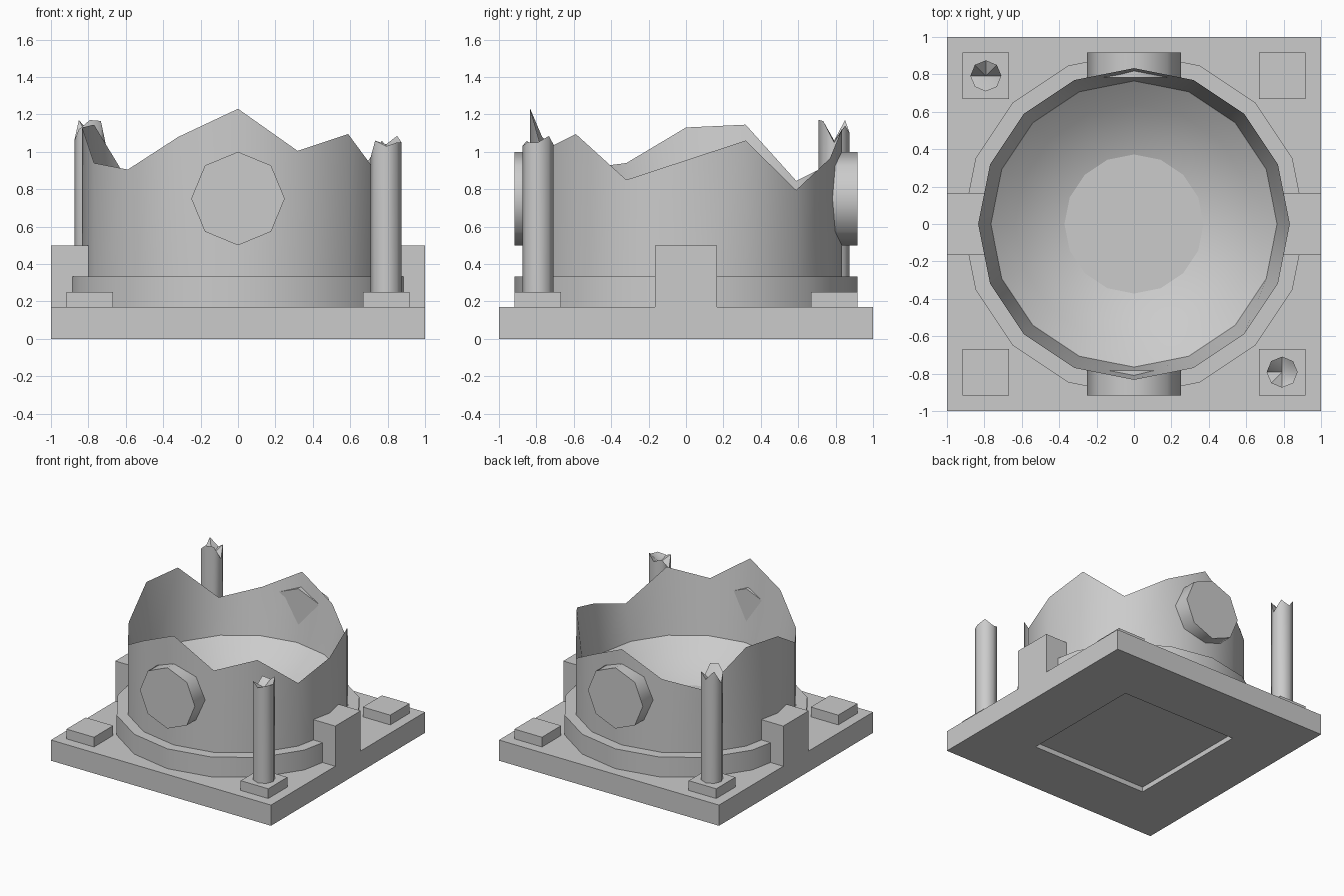
import bpy, bmesh
from math import sin, cos, pi, radians, sqrt

if "Cube" in bpy.data.objects:
    bpy.data.objects.remove(bpy.data.objects["Cube"])


def finish(bm, name, angle=None):
    bmesh.ops.recalc_face_normals(bm, faces=bm.faces)
    me = bpy.data.meshes.new(name)
    bm.to_mesh(me)
    bm.free()
    ob = bpy.data.objects.new(name, me)
    bpy.context.collection.objects.link(ob)
    if angle:
        bpy.ops.object.select_all(action='DESELECT')
        ob.select_set(True)
        bpy.context.view_layer.objects.active = ob
        bpy.ops.object.shade_smooth_by_angle(angle=radians(angle))
    return ob


def box(name, x0, x1, y0, y1, z0, z1):
    bm = bmesh.new()
    bmesh.ops.create_cube(bm, size=1)
    for v in bm.verts:
        v.co = (x1 if v.co.x > 0 else x0, y1 if v.co.y > 0 else y0, z1 if v.co.z > 0 else z0)
    return bm, name


def lathe(name, rings, n, tip, angle, cx=0, cy=0):
    """Rings are (radius, height or list of heights); the last ring closes on a tip."""
    bm = bmesh.new()
    loops = []
    for r, z in rings:
        zs = z if isinstance(z, list) else [z] * n
        loops.append([bm.verts.new((cx + r * cos(2 * pi * i / n), cy + r * sin(2 * pi * i / n), zs[i]))
                      for i in range(n)])
    for a, b in zip(loops, loops[1:]):
        for i in range(n):
            j = (i + 1) % n
            bm.faces.new((a[i], a[j], b[j], b[i]))
    bm.faces.new(loops[0])
    top = bm.verts.new((cx, cy, tip))
    for i in range(n):
        bm.faces.new((loops[-1][i], loops[-1][(i + 1) % n], top))
    return finish(bm, name, angle)


# Base slab with a shallow square groove underneath
bm, _ = box("base", -1, 1, -1, 1, 0, 0.17)
bm.faces.ensure_lookup_table()
under = min(bm.faces, key=lambda f: f.calc_center_median().z)
bmesh.ops.inset_region(bm, faces=[under], thickness=0.67)
for v in under.verts:
    v.co.z = 0
rim = bmesh.ops.inset_region(bm, faces=[under], thickness=0.001)
for v in under.verts:
    v.co.z = 0.04
finish(bm, "base_slab")

# Stepped ring round the foot of the tower
lathe("foot_ring", [(0.917, 0.16), (0.917, 0.333)], 16, 0.333, 30)

# Broken tower wall with a knife-edge rim and a bowl-shaped floor
rim_z = [0.955, 1.06, 0.795, 0.965, 1.12, 0.935, 0.845, 1.145,
         1.13, 0.94, 0.905, 1.08, 1.23, 1.005, 1.095, 0.85]
R, low, edge = 1.14, 0.27, 0.765
bowl = [(edge * k / 6, low + R - sqrt(R * R - (edge * k / 6) ** 2)) for k in range(6, 0, -1)]
lathe("broken_tower", [(0.833, 0.16), (0.833, rim_z)] + bowl, 16, low, 30)

# Corner pads and side buttresses
for sx in (-1, 1):
    for sy in (-1, 1):
        x, y = sx * 0.792, sy * 0.792
        finish(*box("corner_pad", x - .125, x + .125, y - .125, y + .125, 0.16, 0.25))
    x = sx * 0.89
    finish(*box("buttress", x - .11, x + .11, -.165, .165, 0.16, 0.5))

# Octagonal ports on front and back
for sy, name in ((-1, "front_port"), (1, "back_port")):
    bm = bmesh.new()
    rings = [[bm.verts.new((.25 * sin(pi * i / 4), sy * y, .75 + .25 * cos(pi * i / 4)))
              for i in range(8)] for y in (.782, .917)]
    for i in range(8):
        j = (i + 1) % 8
        bm.faces.new((rings[0][i], rings[0][j], rings[1][j], rings[1][i]))
    for r in rings:
        bm.faces.new(r)
    finish(bm, name, 50)

# Two broken corner pillars
lathe("front_pillar", [(.083, .24), (.083, [1.05, 1.085, 1.04, 1.06, .97, 1.06, 1.03, 1.05])],
      8, 1.0, 50, .792, -.792)
lathe("back_pillar", [(.083, .24), (.083, [1.05, 1.14, 1.1, 1.17, 1.06, 1.12, 1.17, 1.165])],
      8, 1.06, 50, -.792, .792)
